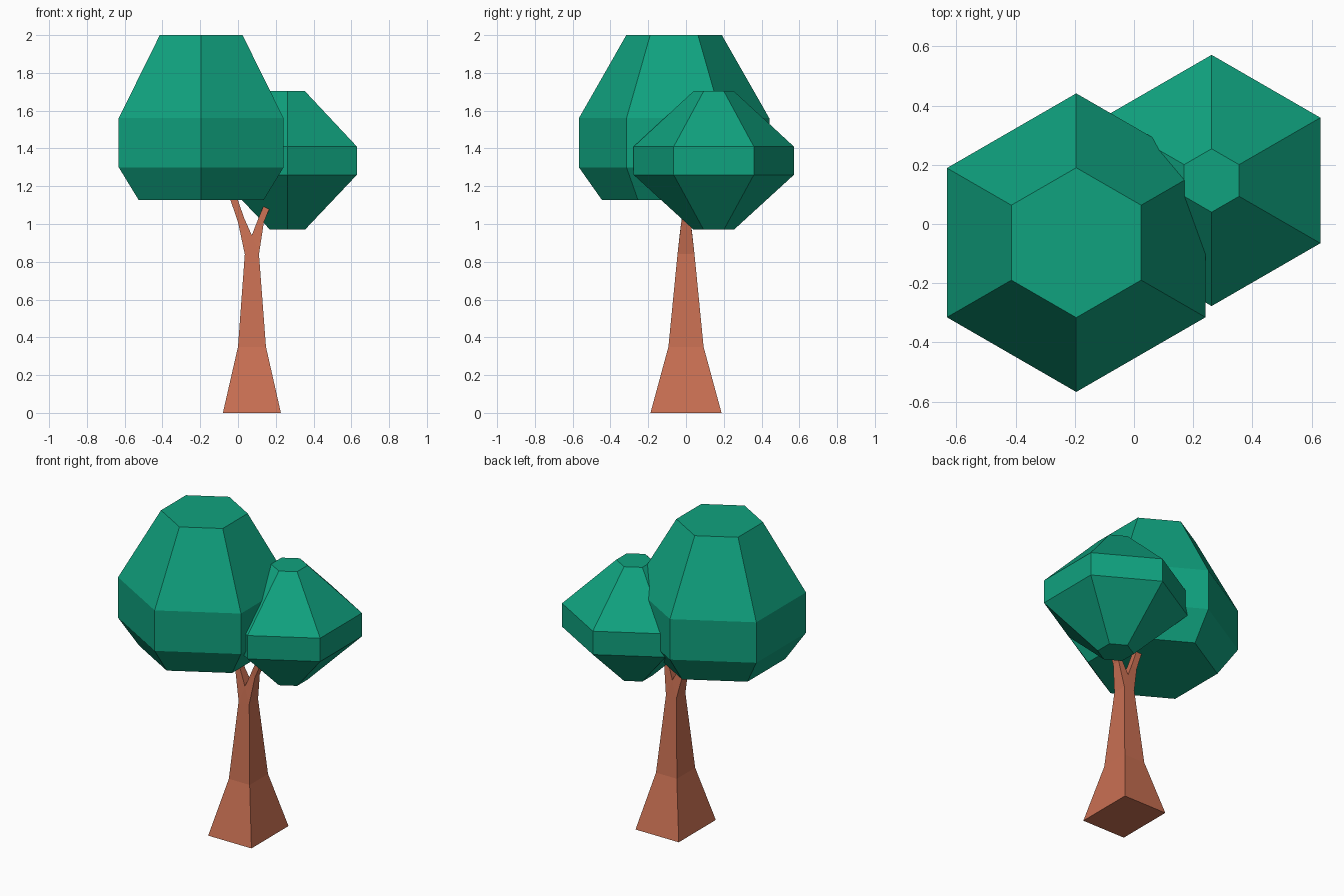
import bpy, bmesh
from math import sin, cos, pi

if "Cube" in bpy.data.objects:
    bpy.data.objects.remove(bpy.data.objects["Cube"])


def material(name, color):
    m = bpy.data.materials.new(name)
    m.diffuse_color = color
    m.use_nodes = True
    m.node_tree.nodes["Principled BSDF"].inputs["Base Color"].default_value = m.diffuse_color
    return m


def finish(bm, name, mat):
    bmesh.ops.remove_doubles(bm, verts=bm.verts, dist=1e-5)
    bmesh.ops.recalc_face_normals(bm, faces=bm.faces)
    mesh = bpy.data.meshes.new(name)
    bm.to_mesh(mesh)
    bm.free()
    mesh.materials.append(mat)
    bpy.context.collection.objects.link(bpy.data.objects.new(name, mesh))


def bridge(bm, rings):
    for a, b in zip(rings, rings[1:]):
        for i in range(len(a)):
            j = (i + 1) % len(a)
            bm.faces.new((a[i], a[j], b[j], b[i]))


def crown(name, x, y, profile, mat):
    """Six-sided crown from (radius, height) steps, corners along y."""
    bm = bmesh.new()
    rings = [[bm.verts.new((x + r * sin(k * pi / 3), y + r * cos(k * pi / 3), z))
              for k in range(6)] for r, z in profile]
    bridge(bm, rings)
    bm.faces.new(rings[0])
    bm.faces.new(rings[-1])
    finish(bm, name, mat)


def limb(bm, sections, cap):
    """Four-sided loft; each section is a left and right (x, z, half depth)."""
    rings = []
    for (xa, za, ha), (xb, zb, hb) in sections:
        rings.append([bm.verts.new(p) for p in
                      ((xa, -ha, za), (xb, -hb, zb), (xb, hb, zb), (xa, ha, za))])
    bridge(bm, rings)
    bm.faces.new(rings[cap])


leaf = material("leaf", (0.005, 0.36, 0.21, 1))
bark = material("bark", (0.58, 0.16, 0.085, 1))

# Leaf crowns
crown("large_crown", -0.195, -0.063,
      [(0.382, 1.127), (0.504, 1.30), (0.504, 1.56), (0.253, 2.0)], leaf)
crown("small_crown", 0.262, 0.147,
      [(0.107, 0.97), (0.424, 1.26), (0.424, 1.41), (0.107, 1.703)], leaf)

# Flared trunk that forks into two branches
bm = bmesh.new()
neck_l, neck_r, notch = (0.036, 0.84, 0.045), (0.111, 0.84, 0.045), (0.073, 0.94, 0.034)
limb(bm, [((-0.08, 0, 0.188), (0.227, 0, 0.188)),
          ((0, 0.35, 0.093), (0.148, 0.35, 0.093)),
          (neck_l, neck_r)], 0)
limb(bm, [(neck_l, notch),
          ((0.0, 1.01, 0.025), (0.033, 1.03, 0.022)),
          ((-0.065, 1.20, 0.018), (-0.03, 1.21, 0.018))], -1)
limb(bm, [(notch, neck_r),
          ((0.108, 1.03, 0.022), (0.137, 1.01, 0.025)),
          ((0.175, 1.19, 0.018), (0.207, 1.18, 0.018))], -1)
for s in (-1, 1):
    bm.faces.new([bm.verts.new((x, s * h, z)) for x, z, h in (neck_l, neck_r, notch)])
finish(bm, "trunk", bark)
